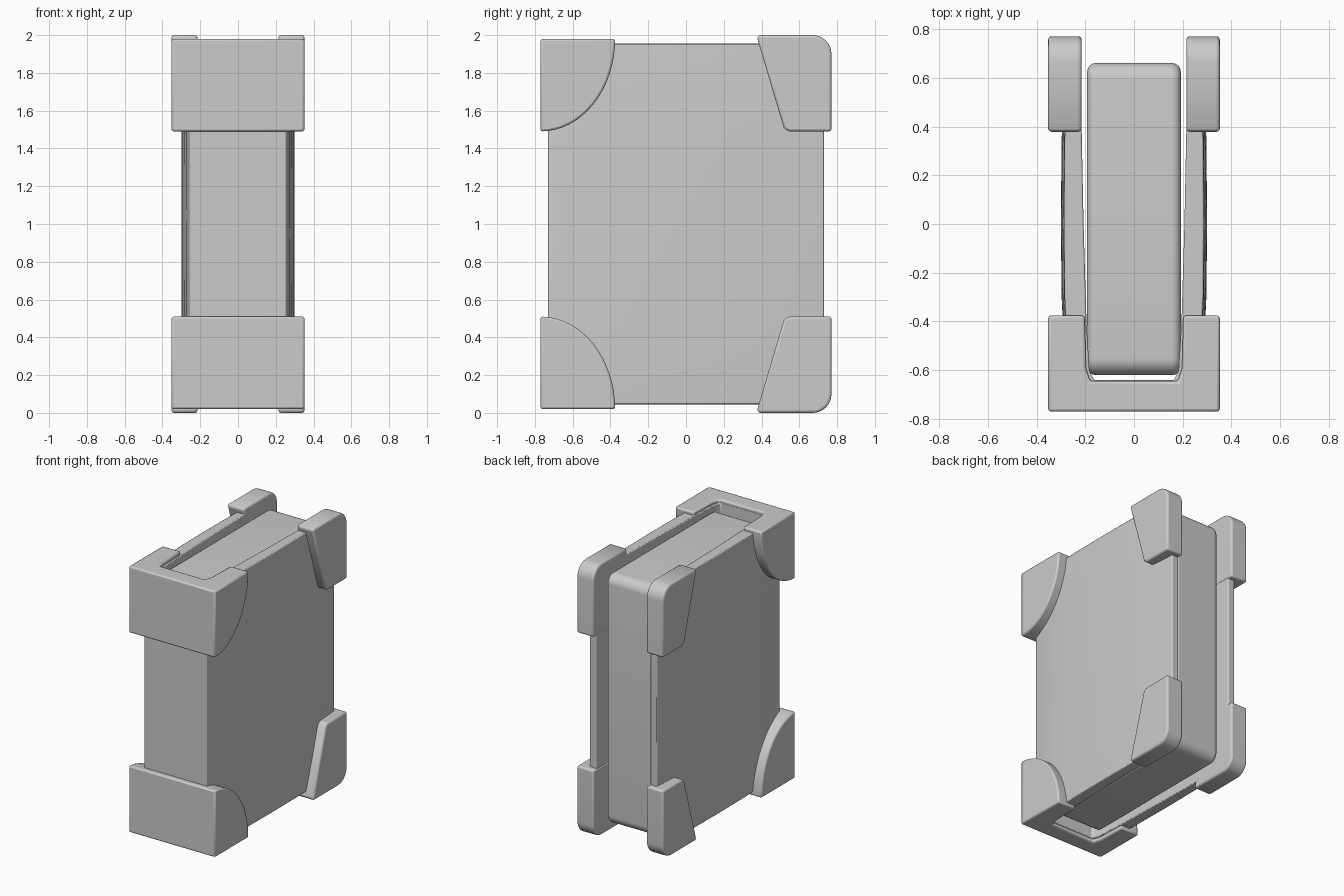
import bpy, bmesh, math
from mathutils import Vector

cube = bpy.data.objects.get("Cube")
if cube:
    bpy.data.objects.remove(cube, do_unlink=True)

grey = bpy.data.materials.new("plain grey")
grey.use_nodes = True
grey.diffuse_color = (0.6, 0.6, 0.6, 1)
grey.node_tree.nodes["Principled BSDF"].inputs["Base Color"].default_value = (0.6, 0.6, 0.6, 1)

MID = 1.0  # every part is modelled around the book's mid height


def loft(name, rings):
    """Closed solid through a list of equal-length point rings."""
    bm = bmesh.new()
    loops = [[bm.verts.new(p) for p in ring] for ring in rings]
    n = len(loops[0])
    for a, b in zip(loops, loops[1:]):
        for i in range(n):
            j = (i + 1) % n
            bm.faces.new((a[i], a[j], b[j], b[i]))
    bm.faces.new(loops[0])
    bm.faces.new(loops[-1])
    bmesh.ops.recalc_face_normals(bm, faces=bm.faces)
    mesh = bpy.data.meshes.new(name)
    bm.to_mesh(mesh)
    bm.free()
    mesh.materials.append(grey)
    ob = bpy.data.objects.new(name, mesh)
    ob.location.z = MID
    bpy.context.collection.objects.link(ob)
    return ob


def side_prism(name, profile, x0, x1):
    return loft(name, [[(x, y, z) for y, z in profile] for x in (x0, x1)])


def arc(cy, cz, ry, rz, start, end, steps=8):
    angles = [math.radians(start + (end - start) * i / steps) for i in range(steps + 1)]
    return [(cy + ry * math.cos(a), cz + rz * math.sin(a)) for a in angles]


def bevel(ob, width, segments=3):
    m = ob.modifiers.new("soft edges", "BEVEL")
    m.width, m.segments = width, segments
    m.limit_method = "ANGLE"
    m.angle_limit = math.radians(35)


def mirror(ob, x, z):
    m = ob.modifiers.new("mirror", "MIRROR")
    m.use_axis = (x, False, z)


def smooth(ob):
    bpy.ops.object.select_all(action="DESELECT")
    ob.select_set(True)
    bpy.context.view_layer.objects.active = ob
    bpy.ops.object.shade_smooth_by_angle(angle=math.radians(35))


# Cover: two boards and the spine as one U section, bulging at mid height
outer = [(0.255, -0.73), (0.272, -0.64), (0.287, -0.5), (0.297, -0.3), (0.30, 0),
         (0.297, 0.35), (0.288, 0.55), (0.275, 0.73)]
inner = [(0.22, 0.73), (0.215, 0.4), (0.207, 0), (0.195, -0.4), (0.183, -0.6), (0.165, -0.64)]
rings = []
for z in (-0.955, -0.9, -0.75, -0.5, 0, 0.5, 0.75, 0.9, 0.955):
    swell = 0.013 * (z / 0.955) ** 4
    half = [(x - swell * min(1, (y + 0.73) * 4), y) for x, y in outer] + inner
    ring = half + [(-x, y) for x, y in reversed(half)]
    rings.append([(x, y, z) for x, y in ring])
cover = loft("cover", rings)
bevel(cover, 0.006, 2)
smooth(cover)

# Page block: rounded side outline, fuller in the middle
r, front, back, top = 0.07, -0.62, 0.66, 0.92
outline = (arc(back - r, top - r, r, r, 0, 90) + arc(front + r, top - r, r, r, 90, 180)
           + arc(front + r, r - top, r, r, 180, 270) + arc(back - r, r - top, r, r, 270, 360))
pages = side_prism("pages", outline, -0.192, 0.192)
bevel(pages, 0.035, 4)
smooth(pages)

# Spine corner guards: quarter-ellipse sides, slotted for the pages
quarter = [(-0.77, 0.98)] + arc(-0.77, 0.98, 0.395, 0.49, 0, -90, 16)
spine_guard = side_prism("spine_corner_guards", quarter, -0.352, 0.352)
slot_plan = [(-0.18, -0.645), (0.18, -0.645), (0.197, -0.59), (0.207, -0.2),
             (-0.207, -0.2), (-0.197, -0.59)]
slot = loft("slot_cutter", [[(x, y, z) for x, y in slot_plan] for z in (0.3, 1.2)])
slot.hide_render = True
cut = spine_guard.modifiers.new("slot", "BOOLEAN")
cut.operation = "DIFFERENCE"
cut.solver = "EXACT"
cut.object = slot
bpy.context.view_layer.update()
bpy.context.view_layer.objects.active = spine_guard
bpy.ops.object.modifier_apply(modifier=cut.name)
bpy.data.objects.remove(slot, do_unlink=True)
bevel(spine_guard, 0.012, 2)
mirror(spine_guard, False, True)
smooth(spine_guard)

# Fore-edge corner guards: slanted plates with one rounded corner
plate = ([(0.375, 0.99), (0.39, 1.0)] + arc(0.67, 0.9, 0.1, 0.1, 90, 0)
         + [(0.77, 0.49), (0.54, 0.49), (0.517, 0.51)])
edge_guard = side_prism("fore_edge_corner_guards", plate, 0.215, 0.352)
bevel(edge_guard, 0.014, 3)
mirror(edge_guard, True, True)
smooth(edge_guard)
